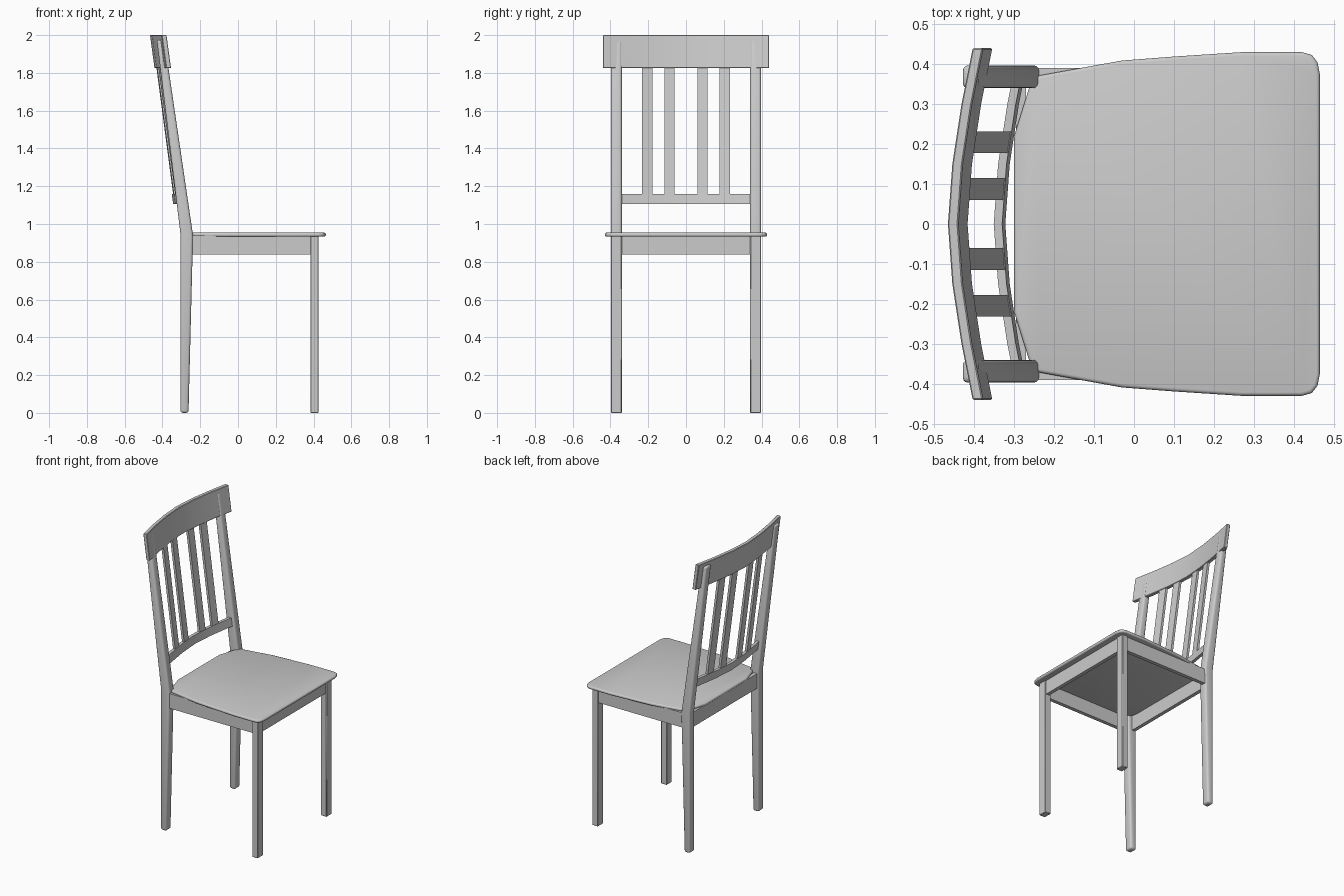
import bpy, bmesh, math

if "Cube" in bpy.data.objects:
    bpy.data.objects.remove(bpy.data.objects["Cube"])


def finish(name, bm, bevel=0.0, segments=2, angle=40):
    bmesh.ops.recalc_face_normals(bm, faces=bm.faces)
    me = bpy.data.meshes.new(name)
    bm.to_mesh(me)
    bm.free()
    ob = bpy.data.objects.new(name, me)
    bpy.context.collection.objects.link(ob)
    bpy.ops.object.select_all(action='DESELECT')
    ob.select_set(True)
    bpy.context.view_layer.objects.active = ob
    if bevel:
        m = ob.modifiers.new("rounded_edges", 'BEVEL')
        m.width, m.segments = bevel, segments
        m.limit_method, m.angle_limit = 'ANGLE', math.radians(50)
        bpy.ops.object.modifier_apply(modifier=m.name)
    bpy.ops.object.shade_smooth_by_angle(angle=math.radians(angle))
    return ob


def loft(name, rings, **kw):
    """Skin a list of closed rings and cap both ends."""
    bm = bmesh.new()
    vs = [[bm.verts.new(p) for p in r] for r in rings]
    n = len(vs[0])
    for a, b in zip(vs, vs[1:]):
        for i in range(n):
            j = (i + 1) % n
            bm.faces.new((a[i], a[j], b[j], b[i]))
    bm.faces.new(vs[0])
    bm.faces.new(vs[-1])
    return finish(name, bm, **kw)


def box(name, x0, x1, y0, y1, z0, z1, **kw):
    ring = lambda z: [(x0, y0, z), (x1, y0, z), (x1, y1, z), (x0, y1, z)]
    return loft(name, [ring(z0), ring(z1)], **kw)


# Shared bow of the backrest: (distance from centre, forward offset)
BOW = [(0, 0), (0.15, 0.011), (0.30, 0.034), (0.44, 0.062)]


def bow(y):
    y = abs(y)
    for (a, fa), (b, fb) in zip(BOW, BOW[1:]):
        if y <= b:
            return fa + (fb - fa) * (y - a) / (b - a)
    return BOW[-1][1]


def bowed_rail(name, ys, profile, **kw):
    return loft(name, [[(x + bow(y), y, z) for x, z in profile] for y in ys], **kw)


# Seat: thin pad with rounded front corners and rim
half = [(-0.30, 0.22), (-0.255, 0.365), (-0.235, 0.372), (-0.03, 0.409),
        (0.10, 0.419), (0.27, 0.43), (0.42, 0.43), (0.445, 0.423),
        (0.459, 0.405), (0.465, 0.375)]
outline = half + [(x, -y) for x, y in reversed(half)]
loft("seat", [[(x, y, z) for x, y in outline] for z in (0.933, 0.954)],
     bevel=0.009, segments=3, angle=180)

# Legs, posts and side aprons on both sides
post = [(-0.305, 0), (-0.262, 0), (-0.238, 0.94), (-0.39, 1.975),
        (-0.43, 1.975), (-0.305, 0.95)]
for s, side in ((1, "left"), (-1, "right")):
    bm = bmesh.new()
    # Rear leg and backrest post in one bent piece, stacked in cross-sections
    bm.free()
    rings = []
    for b, f in ((post[0], post[1]), (post[5], post[2]), (post[4], post[3])):
        rings.append([(b[0], s * 0.34, b[1]), (f[0], s * 0.34, f[1]),
                      (f[0], s * 0.397, f[1]), (b[0], s * 0.397, b[1])])
    loft("back_leg_" + side, rings, bevel=0.013, segments=3)
    y0, y1 = sorted((s * 0.34, s * 0.397))
    box("front_leg_" + side, 0.383, 0.426, y0, y1, 0, 0.938, bevel=0.003, segments=1)
    y0, y1 = sorted((s * 0.365, s * 0.39))
    box("side_apron_" + side, -0.26, 0.39, y0, y1, 0.838, 0.938)

# Front and back aprons
box("front_apron", 0.395, 0.42, -0.345, 0.345, 0.838, 0.938)
box("back_apron", -0.295, -0.27, -0.345, 0.345, 0.838, 0.938)

# Bowed top rail and lower rail, both leaning back
bowed_rail("top_rail", [-0.44, -0.30, -0.15, 0, 0.15, 0.30, 0.44],
           [(-0.442, 1.825), (-0.416, 1.825), (-0.440, 2.0), (-0.466, 2.0)],
           bevel=0.003, segments=1, angle=30)
bowed_rail("lower_rail", [-0.345, -0.30, -0.15, 0, 0.15, 0.30, 0.345],
           [(-0.343, 1.105), (-0.322, 1.105), (-0.330, 1.16), (-0.351, 1.16)],
           angle=30)

# Four upright slats following the bow
for i, c in enumerate((-0.205, -0.0875, 0.0875, 0.205)):
    rings = []
    for x, z in ((-0.339, 1.15), (-0.430, 1.84)):
        rings.append([(x + d + bow(y), y, z) for d, y in
                      ((-0.008, c - 0.027), (0.008, c - 0.027),
                       (0.008, c + 0.027), (-0.008, c + 0.027))])
    loft(f"back_slat_{i + 1}", rings)
